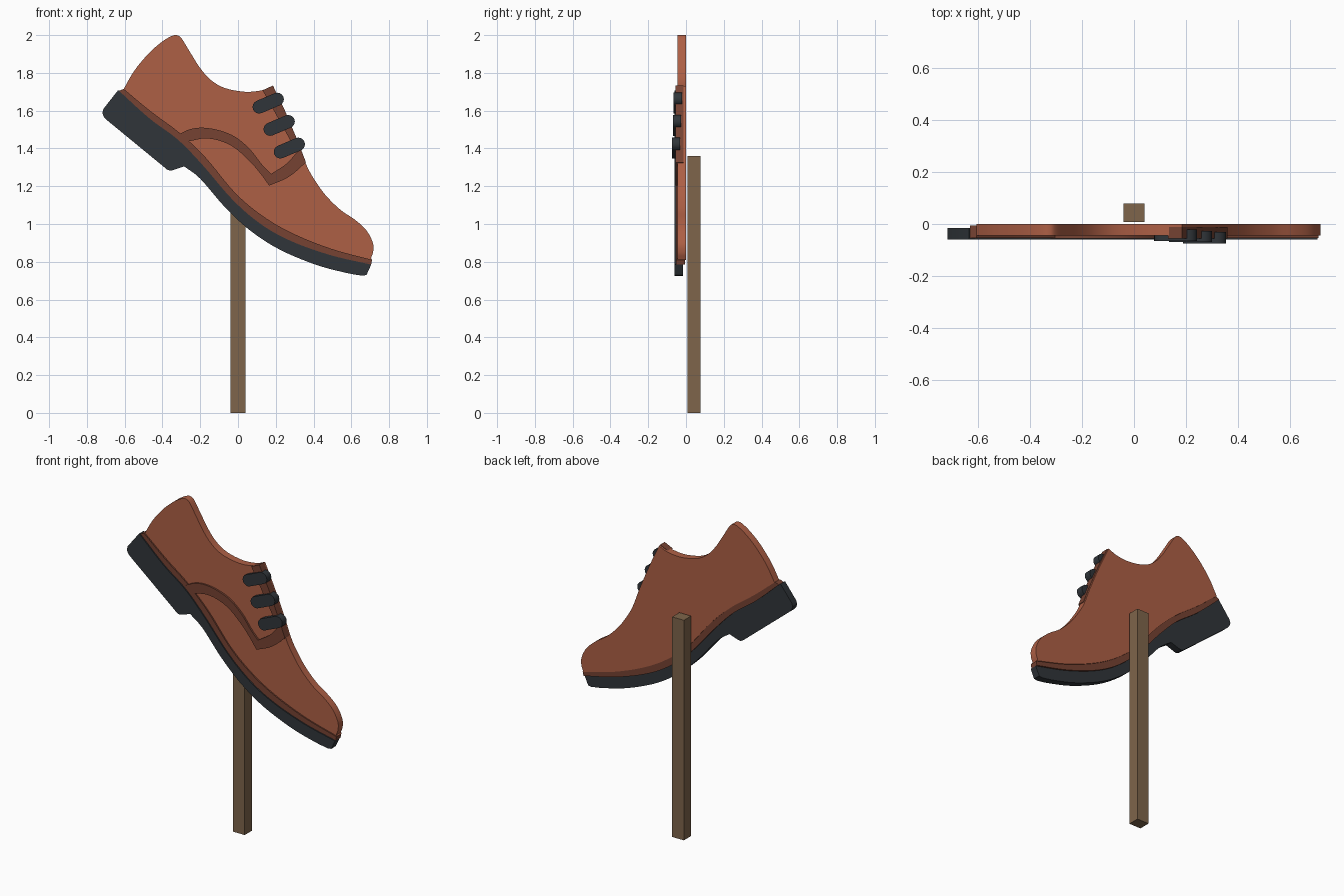
import bpy, bmesh, math
from mathutils import Vector


def material(name, rgb):
    m = bpy.data.materials.new(name)
    m.diffuse_color = (*rgb, 1)
    return m


LEATHER = material("leather", (0.42, 0.115, 0.06))
TRIM = material("dark_leather", (0.18, 0.055, 0.032))
RUBBER = material("rubber", (0.03, 0.036, 0.042))
WOOD = material("wood", (0.21, 0.13, 0.07))


def curve(pts, steps=5):
    """Smooth Catmull-Rom run through the given (x, z) points."""
    p = [Vector(q) for q in pts]
    p = [2 * p[0] - p[1]] + p + [2 * p[-1] - p[-2]]
    out = []
    for a, b, c, d in zip(p, p[1:], p[2:], p[3:]):
        for i in range(steps):
            t = i / steps
            out.append(0.5 * (2 * b + (c - a) * t + (2 * a - 5 * b + 4 * c - d) * t**2
                              + (3 * b - a - 3 * c + d) * t**3))
    return out + [p[-2]]


def slab(name, outline, y0, y1, mat):
    """Extrude an (x, z) outline from y0 to y1."""
    pts = []
    for q in outline:
        q = Vector(q)
        if not pts or (q - pts[-1]).length > 1e-4:
            pts.append(q)
    if (pts[0] - pts[-1]).length < 1e-4:
        pts.pop()
    bm = bmesh.new()
    face = bm.faces.new([bm.verts.new((q.x, y0, q.y)) for q in pts])
    ext = bmesh.ops.extrude_face_region(bm, geom=[face])
    moved = [g for g in ext["geom"] if isinstance(g, bmesh.types.BMVert)]
    bmesh.ops.translate(bm, verts=moved, vec=(0, y1 - y0, 0))
    bmesh.ops.recalc_face_normals(bm, faces=bm.faces)
    bmesh.ops.triangulate(bm, faces=[f for f in bm.faces if len(f.verts) > 4])
    me = bpy.data.meshes.new(name)
    bm.to_mesh(me)
    bm.free()
    me.materials.append(mat)
    ob = bpy.data.objects.new(name, me)
    bpy.context.collection.objects.link(ob)
    bpy.context.view_layer.objects.active = ob
    ob.select_set(True)
    bpy.ops.object.shade_smooth_by_angle(angle=math.radians(30))
    ob.select_set(False)
    return ob


# shared seam lines, heel to toe
welt_top = curve([(-0.605, 1.715), (-0.46, 1.595), (-0.31, 1.483), (-0.17, 1.35), (-0.02, 1.17),
                  (0.12, 1.05), (0.28, 0.955), (0.49, 0.87), (0.71, 0.81)])
sole_top = curve([(-0.63, 1.705), (-0.47, 1.56), (-0.32, 1.448), (-0.19, 1.315), (-0.03, 1.13),
                  (0.12, 1.0), (0.28, 0.91), (0.49, 0.835), (0.705, 0.785)])

# upper
back = curve([(-0.605, 1.715), (-0.55, 1.81), (-0.476, 1.90), (-0.41, 1.959), (-0.36, 1.991),
              (-0.328, 2.0), (-0.30, 1.984), (-0.254, 1.91), (-0.20, 1.825), (-0.143, 1.762),
              (-0.07, 1.72), (0.037, 1.70), (0.127, 1.708), (0.185, 1.73)])
vamp = curve([(0.185, 1.73), (0.25, 1.59), (0.317, 1.432), (0.36, 1.318), (0.397, 1.247),
              (0.46, 1.157), (0.54, 1.077), (0.62, 1.022), (0.68, 0.966), (0.714, 0.90),
              (0.715, 0.85), (0.70, 0.812)])
slab("upper", back + vamp + welt_top[::-1], -0.045, 0.0, LEATHER)

# welt strip between upper and sole
slab("welt", welt_top + sole_top[::-1], -0.053, -0.006, TRIM)

# sole with stacked heel
bottom = curve([(-0.285, 1.305), (-0.20, 1.24), (-0.07, 1.09), (0.065, 0.965), (0.22, 0.865),
                (0.41, 0.785), (0.57, 0.742), (0.66, 0.726)])
heel = [(-0.635, 1.708), (-0.712, 1.61), (-0.718, 1.59), (-0.712, 1.57), (-0.70, 1.555),
        (-0.375, 1.288), (-0.36, 1.282), (-0.345, 1.285)]
slab("sole", heel + bottom + [(0.68, 0.73), (0.687, 0.745), (0.705, 0.785)] + sole_top[::-1],
     -0.06, -0.016, RUBBER)

# lace facing with curved side trim
arc_out = curve([(-0.32, 1.47), (-0.265, 1.498), (-0.196, 1.51), (-0.106, 1.498), (-0.016, 1.462),
                 (0.064, 1.395), (0.127, 1.315), (0.175, 1.265)])
foot_top = curve([(0.175, 1.265), (0.255, 1.318), (0.312, 1.38)])
foot_low = curve([(0.36, 1.326), (0.27, 1.25), (0.165, 1.203)])
arc_in = curve([(0.165, 1.203), (0.12, 1.265), (0.064, 1.33), (-0.016, 1.402), (-0.095, 1.44),
                (-0.175, 1.453), (-0.25, 1.44), (-0.28, 1.436)])
slab("facing", arc_out + foot_top + [(0.13, 1.708), (0.185, 1.733), (0.25, 1.597), (0.317, 1.438)]
     + foot_low + arc_in, -0.056, -0.012, TRIM)

# laces: three tilted rounded bars
R = 0.035
for i, (x, z) in enumerate([(0.16, 1.64), (0.218, 1.522), (0.272, 1.402)]):
    tilt = math.radians(23)
    ring = []
    for k in range(18):
        side = 1 if k < 9 else -1
        a = tilt - math.pi / 2 + (k if k < 9 else k - 1) * math.pi / 8
        ring.append((x + side * 0.052 * math.cos(tilt) + R * math.cos(a),
                     z + side * 0.052 * math.sin(tilt) + R * math.sin(a)))
    slab(f"lace_{i + 1}", ring, -0.065 - 0.005 * i, -0.021 - 0.005 * i, RUBBER)

# post behind the shoe
slab("post", [(-0.04, 0), (0.04, 0), (0.04, 1.36), (-0.04, 1.36)], 0.008, 0.078, WOOD)
